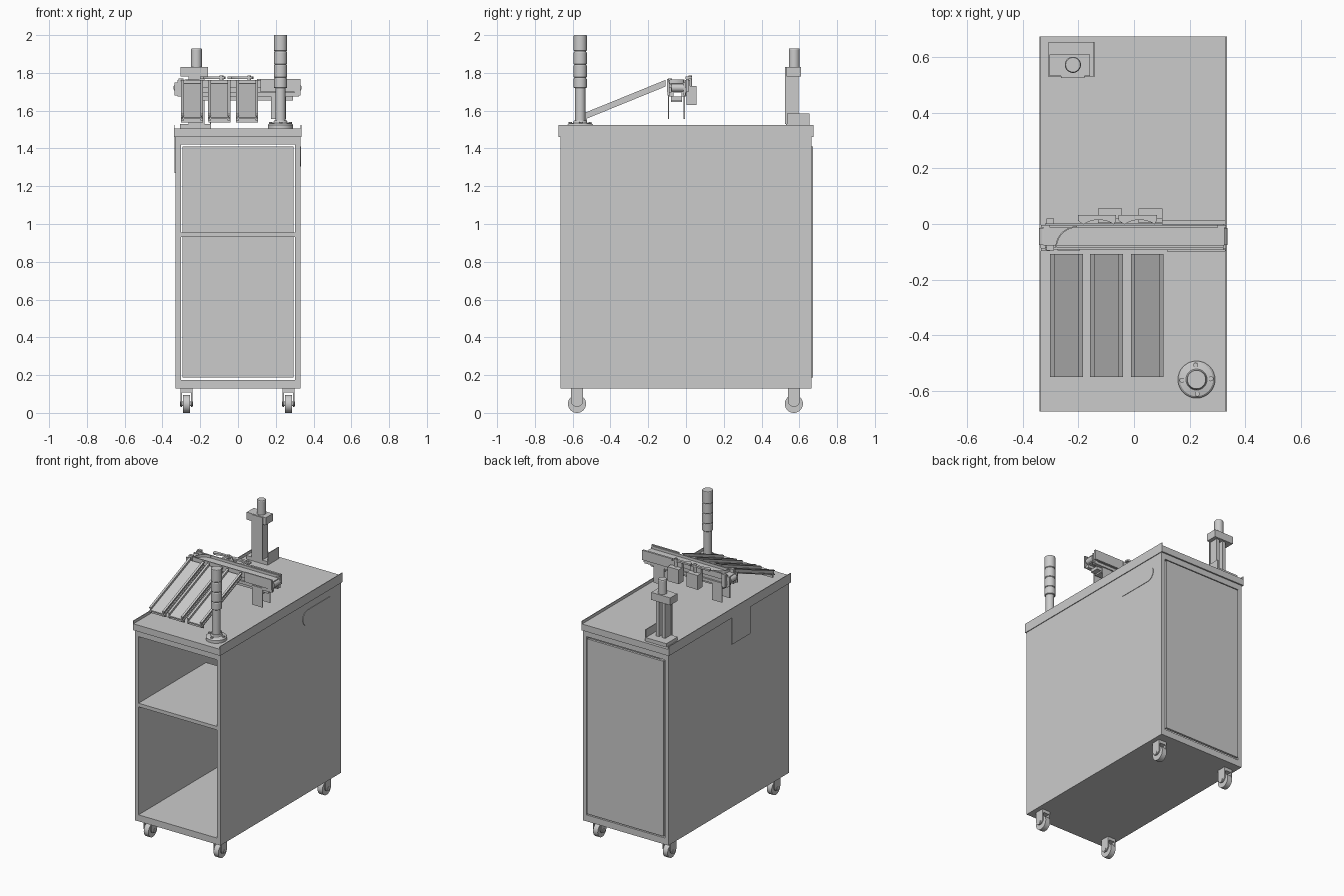
import bpy, bmesh, math
from mathutils import Vector


def make(name, bm):
    bmesh.ops.recalc_face_normals(bm, faces=bm.faces)
    me = bpy.data.meshes.new(name)
    bm.to_mesh(me)
    bm.free()
    ob = bpy.data.objects.new(name, me)
    bpy.context.collection.objects.link(ob)
    return ob


def prism(name, pts, axis, a, b):
    """Extrude a 2D outline along an axis from a to b."""
    def place(p, q):
        return {'x': (q, p[0], p[1]), 'y': (p[0], q, p[1]), 'z': (p[0], p[1], q)}[axis]
    bm = bmesh.new()
    face = bm.faces.new([bm.verts.new(place(p, a)) for p in pts])
    new = bmesh.ops.extrude_face_region(bm, geom=[face])['geom']
    shift = Vector(place((0, 0), b - a))
    bmesh.ops.translate(bm, vec=shift, verts=[g for g in new if isinstance(g, bmesh.types.BMVert)])
    return make(name, bm)


def box(name, x0, x1, y0, y1, z0, z1):
    return prism(name, [(x0, y0), (x1, y0), (x1, y1), (x0, y1)], 'z', z0, z1)


def arc(cx, cy, r, a0, a1, n=12):
    return [(cx + r * math.cos(math.radians(a0 + (a1 - a0) * i / n)),
             cy + r * math.sin(math.radians(a0 + (a1 - a0) * i / n))) for i in range(n + 1)]


def cyl(name, c, r, axis, a, b, n=32):
    return prism(name, arc(*c, r, 0, 360, n)[:-1], axis, a, b)


def lathe(name, cx, cy, prof, n=32):
    """Spin an (r, z) profile about a vertical axis."""
    bm = bmesh.new()
    vs = [bm.verts.new((cx + r, cy, z)) for r, z in prof]
    es = [bm.edges.new(p) for p in zip(vs, vs[1:])]
    bmesh.ops.spin(bm, geom=vs + es, cent=(cx, cy, 0), axis=(0, 0, 1),
                   angle=math.tau, steps=n, use_duplicate=False)
    bmesh.ops.remove_doubles(bm, verts=bm.verts, dist=1e-5)
    return make(name, bm)


# Cabinet: open front, shelf, rear door
for s, side in ((-1, "left"), (1, "right")):
    x0, x1 = sorted((s * 0.33, s * 0.303))
    box(f"cabinet_{side}_wall", x0, x1, -0.665, 0.665, 0.13, 1.46)
box("cabinet_floor", -0.303, 0.303, -0.665, 0.665, 0.13, 0.175)
box("cabinet_ceiling", -0.303, 0.303, -0.665, 0.665, 1.42, 1.46)
box("cabinet_shelf", -0.303, 0.303, -0.665, 0.08, 0.93, 0.955)
box("rear_door", -0.295, 0.295, 0.655, 0.672, 0.187, 1.41)

# Worktop with raised side lips
box("worktop", -0.335, 0.33, -0.675, 0.675, 1.46, 1.505)
box("worktop_left_lip", -0.34, -0.335, -0.675, 0.675, 1.46, 1.525)
box("worktop_right_lip", 0.33, 0.335, -0.675, 0.675, 1.46, 1.525)

# Side plates
prism("right_side_grip", arc(0.532, 1.357, 0.053, -90, 90) + arc(0.295, 1.357, 0.053, 90, 270),
      'x', 0.329, 0.333)
box("left_side_plate", -0.336, -0.329, -0.23, -0.03, 1.27, 1.46)

# Casters
for cx in (-0.273, 0.267):
    for cy in (-0.577, 0.571):
        cyl("caster_wheel", (cy, 0.048), 0.048, 'x', cx - 0.018, cx + 0.018)
        cyl("caster_axle", (cy, 0.048), 0.012, 'x', cx - 0.034, cx + 0.034, 16)
        cheek = [(cy + 0.032, 0.13), (cy - 0.032, 0.13)] + arc(cy, 0.064, 0.032, 180, 360)
        for s in (-1, 1):
            prism("caster_fork_cheek", cheek, 'x', cx + s * 0.023, cx + s * 0.031)
        box("caster_fork_top", cx - 0.031, cx + 0.031, cy - 0.032, cy + 0.032, 0.108, 0.132)

# Signal tower
tx, ty = 0.225, -0.56
lathe("tower_base", tx, ty, [(0, 1.505), (0.067, 1.505), (0.067, 1.525), (0.06, 1.532),
                             (0.038, 1.536), (0.034, 1.547), (0, 1.547)])
for k in range(4):
    a = math.radians(90 * k + 3)
    cyl("tower_base_screw", (tx + 0.052 * math.cos(a), ty + 0.052 * math.sin(a)), 0.009, 'z', 1.52, 1.54, 12)
cyl("tower_pole", (tx, ty), 0.027, 'z', 1.54, 1.73)
cyl("tower_lamp_core", (tx, ty), 0.031, 'z', 1.73, 1.99)
levels = [1.72, 1.775, 1.845, 1.915, 2.0]
for z0, z1 in zip(levels, levels[1:]):
    t = z1 - (0.004 if z1 < 2 else 0)
    lathe("tower_lamp_segment", tx, ty, [(0, z0), (0.032, z0), (0.035, z0 + 0.003), (0.035, t - 0.003),
                                         (0.033, t), (0, t)])

# Lifting unit at the rear
box("lift_base_plate", -0.307, -0.142, 0.53, 0.655, 1.505, 1.53)
box("lift_base_side", -0.148, -0.142, 0.535, 0.655, 1.53, 1.585)
box("lift_back_plate", -0.262, -0.178, 0.525, 0.532, 1.53, 1.83)
for x in (-0.256, -0.209):
    box("lift_column_rail", x, x + 0.025, 0.532, 0.595, 1.53, 1.79)
box("lift_column_web", -0.231, -0.209, 0.532, 0.555, 1.53, 1.79)
box("lift_head", -0.305, -0.158, 0.532, 0.61, 1.78, 1.832)
lathe("lift_motor", -0.22, 0.573, [(0, 1.83), (0.029, 1.83), (0.029, 1.925), (0.026, 1.93), (0, 1.93)])

# Conveyor: grooved side profiles, belt, end rollers
def profile(s):
    c, w = -0.045, [(0.02, 1.675), (0.046, 1.675), (0.046, 1.695), (0.034, 1.695), (0.034, 1.722),
                    (0.046, 1.722), (0.046, 1.762), (0.039, 1.762), (0.039, 1.74), (0.02, 1.74)]
    return [(c + s * y, z) for y, z in w]

for s, side in ((-1, "front"), (1, "back")):
    prism(f"conveyor_{side}_profile", profile(s), 'x', -0.32, 0.322)
box("conveyor_belt", -0.325, 0.325, -0.078, -0.012, 1.695, 1.747)
box("conveyor_underside", -0.29, 0.29, -0.08, -0.02, 1.655, 1.676)
for x, side in ((-0.32, "left"), (0.315, "right")):
    cyl(f"conveyor_{side}_roller", (x, 1.721), 0.022, 'y', -0.076, -0.014, 24)
    for y in (-0.092, -0.008):
        box(f"conveyor_{side}_end_plate", x - 0.015, x + 0.017, y - 0.005, y + 0.005, 1.68, 1.75)

# Conveyor legs
for x in (-0.235, 0.215):
    for y in (-0.096, -0.012):
        box("conveyor_leg", x - 0.04, x + 0.04, y, y + 0.006, 1.555, 1.69)
    box("conveyor_leg_bridge", x - 0.04, x + 0.04, -0.08, -0.02, 1.645, 1.66)

# Feed bracket, guide rails and curved stop above the belt
for y in (-0.095, 0.0):
    box("feed_bracket", -0.315, -0.288, y, y + 0.02, 1.68, 1.77)
box("rear_guide_rail", 0.1, 0.33, -0.001, 0.013, 1.7, 1.768)
box("front_guide_rail", 0.12, 0.33, -0.1, -0.091, 1.7, 1.768)
prism("curved_stop", arc(-0.205, -0.086, 0.078, 90, 180) + arc(-0.205, -0.086, 0.073, 180, 90),
      'z', 1.745, 1.765)

# Diverters: drive box, mounting block and curved arm
for x in (-0.087, 0.06):
    box("diverter_drive", x - 0.043, x + 0.043, 0.003, 0.056, 1.63, 1.73)
    box("diverter_mount", x - 0.043, x + 0.043, 0.003, 0.02, 1.73, 1.762)
    cyl("diverter_pivot", (x, 0.022), 0.01, 'z', 1.72, 1.785, 16)
    inner = arc(x - 0.04, -0.085, 0.1, 50, 130)
    prism("diverter_arm", [(x + 0.022, 0.032), (x - 0.115, 0.032), (x - 0.115, 0.012)] + inner[::-1][1:-1]
          + [(x + 0.022, 0.012)], 'z', 1.768, 1.78)

# Sloping chutes: floor pan between flanged rails
def slope(z0, z1):
    return [(-0.55, 1.548 + z0), (-0.108, 1.728 + z0), (-0.108, 1.728 + z1), (-0.55, 1.548 + z1)]

for cx in (-0.243, -0.099, 0.048):
    prism("chute_pan", slope(0.008, 0.016), 'x', cx - 0.047, cx + 0.047)
    for s in (-1, 1):
        prism("chute_rail_web", slope(0, 0.035), 'x', cx + s * 0.046, cx + s * 0.052)
        for z in (0, 0.027):
            prism("chute_rail_flange", slope(z, z + 0.008), 'x', cx + s * 0.044, cx + s * 0.059)
    box("chute_end_stop", cx - 0.058, cx + 0.058, -0.536, -0.524, 1.538, 1.565)

# Smooth round parts, keep edges sharp
bpy.ops.object.select_all(action='SELECT')
bpy.context.view_layer.objects.active = bpy.context.selected_objects[0]
bpy.ops.object.shade_smooth_by_angle(angle=math.radians(30))
